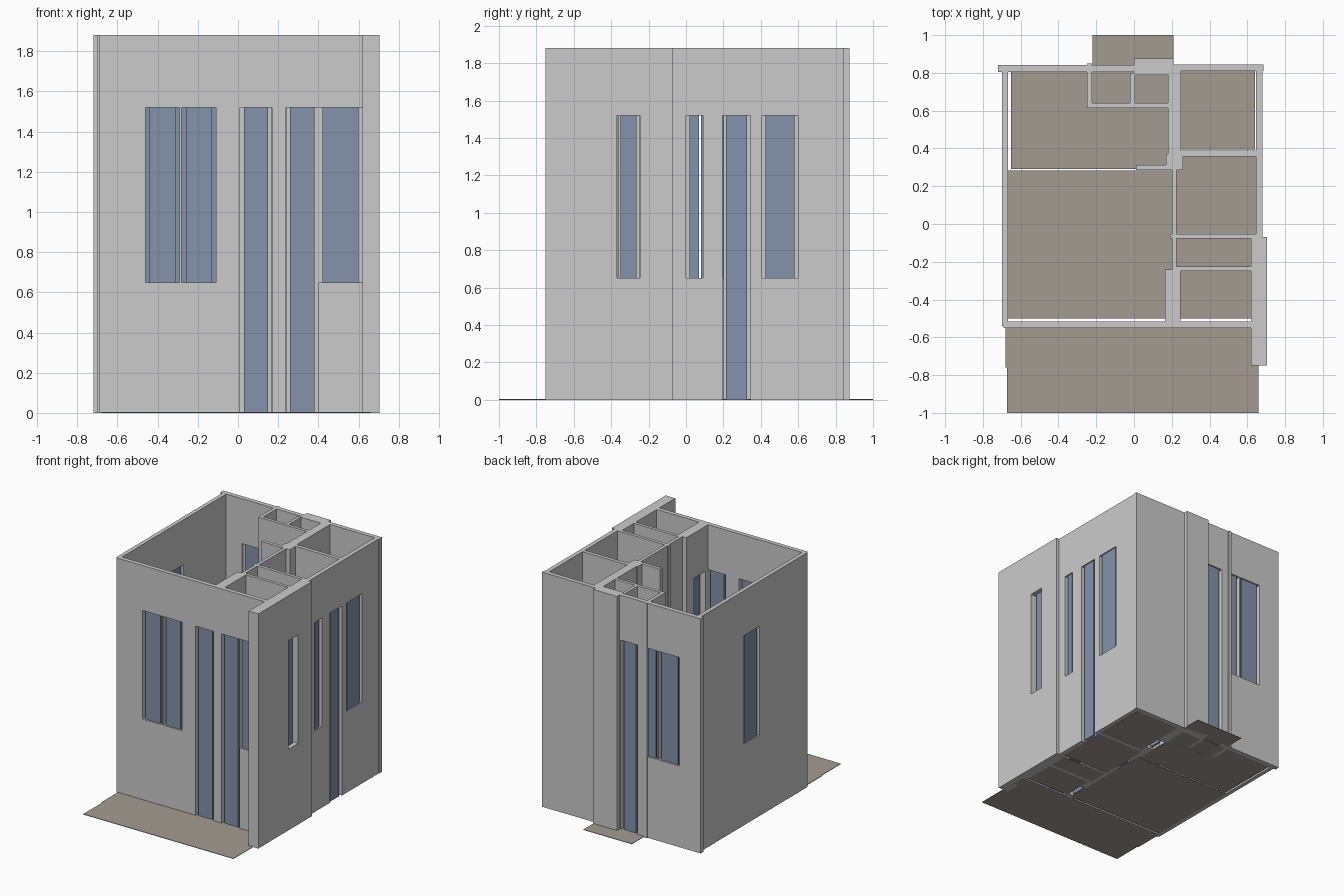
import bpy, bmesh

if "Cube" in bpy.data.objects:
    bpy.data.objects.remove(bpy.data.objects["Cube"])

H, HEAD, SILL, GAP, GLASS_T = 1.88, 1.52, 0.65, 0.02, 0.015


def material(name, rgb):
    m = bpy.data.materials.new(name)
    m.diffuse_color = (*rgb, 1)
    m.use_nodes = True
    m.node_tree.nodes["Principled BSDF"].inputs["Base Color"].default_value = m.diffuse_color
    return m


glass_mat = material("blue_glass", (0.23, 0.29, 0.40))
floor_mat = material("beige_floor", (0.37, 0.33, 0.29))


def finish(name, bm, mat=None):
    bmesh.ops.recalc_face_normals(bm, faces=bm.faces)
    me = bpy.data.meshes.new(name)
    bm.to_mesh(me)
    bm.free()
    ob = bpy.data.objects.new(name, me)
    bpy.context.collection.objects.link(ob)
    if mat:
        me.materials.append(mat)


def extrude(name, bm, faces, vec, mat=None):
    r = bmesh.ops.extrude_face_region(bm, geom=faces, use_keep_orig=True)
    bmesh.ops.translate(bm, vec=vec, verts=[g for g in r["geom"] if isinstance(g, bmesh.types.BMVert)])
    finish(name, bm, mat)


def prism(name, pts, z0, z1, mat=None):
    bm = bmesh.new()
    f = bm.faces.new([bm.verts.new((x, y, z0)) for x, y in pts])
    extrude(name, bm, [f], (0, 0, z1 - z0), mat)


def block(name, x0, x1, y0, y1, z0=0, z1=H, mat=None):
    prism(name, [(x0, y0), (x1, y0), (x1, y1), (x0, y1)], z0, z1, mat)


def wall(name, axis, u0, u1, d0, d1, openings=()):
    """Wall along x or y; openings are (start, end, sill), each with a pane."""
    us = sorted({u0, u1, *[v for o in openings for v in o[:2]]})
    zs = [0, SILL, HEAD, H]
    bm = bmesh.new()
    verts = {}

    def vert(u, z):
        if (u, z) not in verts:
            verts[u, z] = bm.verts.new((u, d0, z) if axis == "x" else (d0, u, z))
        return verts[u, z]

    faces = []
    for a, b in zip(us, us[1:]):
        for lo, hi in zip(zs, zs[1:]):
            if any(o[0] < (a + b) / 2 < o[1] and o[2] < (lo + hi) / 2 < HEAD for o in openings):
                continue
            faces.append(bm.faces.new([vert(a, lo), vert(b, lo), vert(b, hi), vert(a, hi)]))
    t = d1 - d0
    extrude(name, bm, faces, (0, t, 0) if axis == "x" else (t, 0, 0))
    m = (d0 + d1) / 2
    for i, (a, b, sill) in enumerate(openings):
        u = (a + GAP, b - GAP)
        d = (m - GLASS_T / 2, m + GLASS_T / 2)
        block(f"{name}_pane_{i + 1}", *(u + d if axis == "x" else d + u), sill, HEAD, glass_mat)


# Outer walls
wall("front_wall", "x", -0.69, 0.62, -0.55, -0.515,
     [(-0.46, -0.29, SILL), (-0.28, -0.11, SILL), (0.01, 0.17, 0), (0.24, 0.40, 0), (0.40, 0.62, SILL)])
wall("left_wall", "y", -0.54, 0.81, -0.70, -0.668, [(0.07, 0.265, SILL)])
wall("back_wall", "x", -0.72, 0.0, 0.805, 0.842,
     [(-0.53, -0.345, SILL), (-0.335, -0.23, SILL), (-0.16, -0.01, 0)])
wall("back_wall_right", "x", 0.21, 0.685, 0.81, 0.845)
wall("right_wall", "y", -0.07, 0.83, 0.645, 0.68,
     [(0.0, 0.09, SILL), (0.195, 0.345, 0), (0.405, 0.60, SILL)])
wall("right_front_wall", "y", -0.75, -0.07, 0.62, 0.705, [(-0.37, -0.245, SILL)])
block("back_pier", 0.0, 0.21, 0.79, 0.875)

# Central spine wall
wall("spine_front", "y", -0.515, -0.24, 0.165, 0.245, [(-0.48, -0.34, 0)])
wall("spine_middle", "y", -0.24, 0.30, 0.20, 0.226, [(0.06, 0.20, 0)])
wall("spine_back", "y", 0.30, 0.81, 0.18, 0.25, [(0.44, 0.58, 0)])
block("spine_stub", 0.01, 0.26, 0.285, 0.312)
block("spine_corner", 0.17, 0.26, 0.312, 0.37)

# Closets
wall("closet_front", "x", -0.25, 0.18, 0.615, 0.64, [(-0.19, -0.05, 0), (0.02, 0.15, 0)])
block("closet_left", -0.25, -0.222, 0.64, 0.85)
block("closet_divider", -0.02, 0.004, 0.64, 0.80)

# Cross walls of the right-hand rooms
wall("cross_wall_back", "x", 0.25, 0.65, 0.358, 0.388)
wall("cross_wall_middle", "x", 0.19, 0.65, -0.078, -0.052, [(0.45, 0.60, 0)])
wall("cross_wall_front", "x", 0.20, 0.625, -0.25, -0.225)

# Floor slabs
for i, r in enumerate([(-0.652, 0.18, 0.292, 0.805), (-0.668, 0.20, -0.50, 0.282),
                       (0.25, 0.64, 0.395, 0.81), (0.226, 0.645, -0.05, 0.358),
                       (0.226, 0.628, -0.225, -0.078), (0.245, 0.62, -0.50, -0.25),
                       (-0.22, 0.21, 0.81, 1.0)]):
    block(f"floor_{i + 1}", *r, 0, 0.004, floor_mat)
prism("terrace_floor", [(-0.68, -0.52), (-0.68, -0.76), (-0.672, -0.76),
                        (-0.672, -1), (0.66, -1), (0.66, -0.52)], 0, 0.004, floor_mat)
